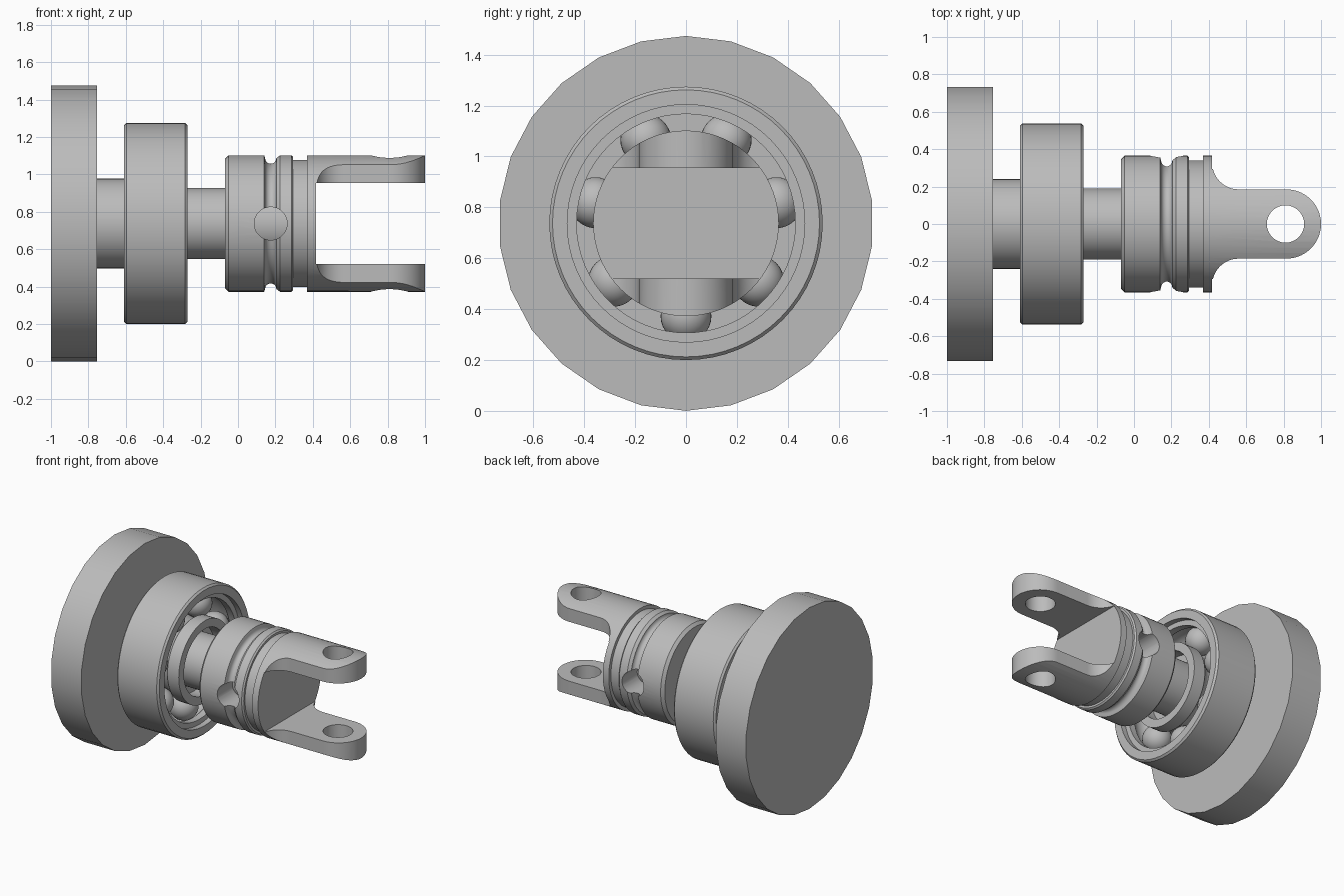
import bpy, bmesh, math
from mathutils import Matrix

cube = bpy.data.objects.get("Cube")
if cube:
    bpy.data.objects.remove(cube, do_unlink=True)

AXIS_Z = 0.737
steel = bpy.data.materials.new("grey steel")
steel.use_nodes = True
GREY = (0.5, 0.5, 0.5, 1)
steel.diffuse_color = GREY
steel.node_tree.nodes["Principled BSDF"].inputs["Base Color"].default_value = GREY


def finish(name, bm):
    bmesh.ops.recalc_face_normals(bm, faces=bm.faces[:])
    mesh = bpy.data.meshes.new(name)
    bm.to_mesh(mesh)
    bm.free()
    mesh.materials.append(steel)
    obj = bpy.data.objects.new(name, mesh)
    obj.location.z = AXIS_Z
    bpy.context.collection.objects.link(obj)
    return obj


def activate(obj):
    bpy.ops.object.select_all(action='DESELECT')
    obj.select_set(True)
    bpy.context.view_layer.objects.active = obj


def smooth(obj):
    activate(obj)
    bpy.ops.object.shade_smooth_by_angle(angle=math.radians(30))


def lathe(name, profile, sides=64, ring=False):
    """Turn (x, radius) points about the x axis; ring joins last to first."""
    bm = bmesh.new()
    loops = []
    for x, r in profile:
        angles = [2 * math.pi * i / sides for i in range(sides)]
        loops.append([bm.verts.new((x, r * math.sin(a), r * math.cos(a))) for a in angles])
    pairs = list(zip(loops, loops[1:]))
    if ring:
        pairs.append((loops[-1], loops[0]))
    else:
        bm.faces.new(loops[0])
        bm.faces.new(loops[-1])
    for a, b in pairs:
        for i in range(sides):
            j = (i + 1) % sides
            bm.faces.new((a[i], a[j], b[j], b[i]))
    return finish(name, bm)


def arc(cx, cy, r, start, end, steps=10):
    angles = [math.radians(start + (end - start) * i / steps) for i in range(steps + 1)]
    return [(cx + r * math.cos(a), cy + r * math.sin(a)) for a in angles]


def prism(name, outline, depth):
    """Extrude an (x, y) outline symmetrically in z."""
    bm = bmesh.new()
    face = bm.faces.new([bm.verts.new((x, y, -depth)) for x, y in outline])
    top = bmesh.ops.extrude_face_region(bm, geom=[face])["geom"]
    bmesh.ops.translate(bm, vec=(0, 0, 2 * depth),
                        verts=[v for v in top if isinstance(v, bmesh.types.BMVert)])
    return finish(name, bm)


def cut(obj, tool, operation='DIFFERENCE'):
    tool.hide_render = True
    mod = obj.modifiers.new("cut", 'BOOLEAN')
    mod.operation, mod.object, mod.solver = operation, tool, 'EXACT'
    activate(obj)
    bpy.ops.object.modifier_apply(modifier=mod.name)
    bpy.data.objects.remove(tool, do_unlink=True)


# Flange and shafts
smooth(lathe("flange", [(-1, 0.737), (-0.755, 0.737)], 26))
smooth(lathe("stub_shaft", [(-0.76, 0.24), (-0.36, 0.24)], 48))
smooth(lathe("shaft", [(-0.4, 0.19), (0.418, 0.19)], 48))

# Ball bearing: grooved races around seven balls
MID, PITCH, BALL = -0.44, 0.365, 0.1
outer_groove = arc(MID, PITCH, BALL + 0.002, 40, 140)
inner_groove = arc(MID, PITCH, BALL + 0.002, 220, 320)
half = [(0.13, 0.43), (0.13, 0.467), (0.17, 0.467), (0.17, 0.525), (0.157, 0.5375)]
right = [(MID + x, r) for x, r in half]
left = [(MID - x, r) for x, r in reversed(half)]
smooth(lathe("outer_race", right + left + outer_groove[::-1], 64, ring=True))
smooth(lathe("inner_race", [(MID + 0.17, 0.24), (MID - 0.17, 0.24), (MID - 0.17, 0.3)]
             + inner_groove + [(MID + 0.17, 0.3)], 64, ring=True))
for i in range(7):
    a = 2 * math.pi * i / 7
    bm = bmesh.new()
    bmesh.ops.create_uvsphere(bm, u_segments=32, v_segments=16, radius=BALL)
    bmesh.ops.translate(bm, verts=bm.verts[:],
                        vec=(MID, PITCH * math.sin(a), -PITCH * math.cos(a)))
    smooth(finish(f"ball_{i + 1}", bm))

# Fork: turned body with a round groove and a square groove
R = 0.365
fork = lathe("fork", [(-0.07, 0.345), (-0.05, R), (0.14, R)]
             + arc(0.175, 0.35, 0.03, 180, 360)
             + [(0.225, R), (0.285, R), (0.295, 0.355), (0.295, 0.34), (0.37, 0.34),
                (0.37, R), (1.05, R)], 72)

# Arm outline seen from above, mirrored across the axis
side = [(-0.2, 0.5), (0.418, 0.5)] + arc(0.56, 0.327, 0.142, 180, 270) \
    + arc(0.815, 0, 0.185, 90, 0, 14)
outline = side + [(x, -y) for x, y in reversed(side[:-1])]
cut(fork, prism("arm_outline", outline, 0.6), 'INTERSECT')

# Slot between the arms, pin hole and cross hole
cut(fork, prism("slot", [(0.418, -0.6), (1.2, -0.6), (1.2, 0.6), (0.418, 0.6)], 0.2175))
cut(fork, prism("pin_hole", arc(0.81, 0, 0.1, 0, 350, 35), 0.6))
cross = prism("cross_hole", arc(0.175, 0, 0.088, 0, 350, 35), 0.6)
cross.data.transform(Matrix.Rotation(math.pi / 2, 4, 'X'))
cut(fork, cross)
smooth(fork)
